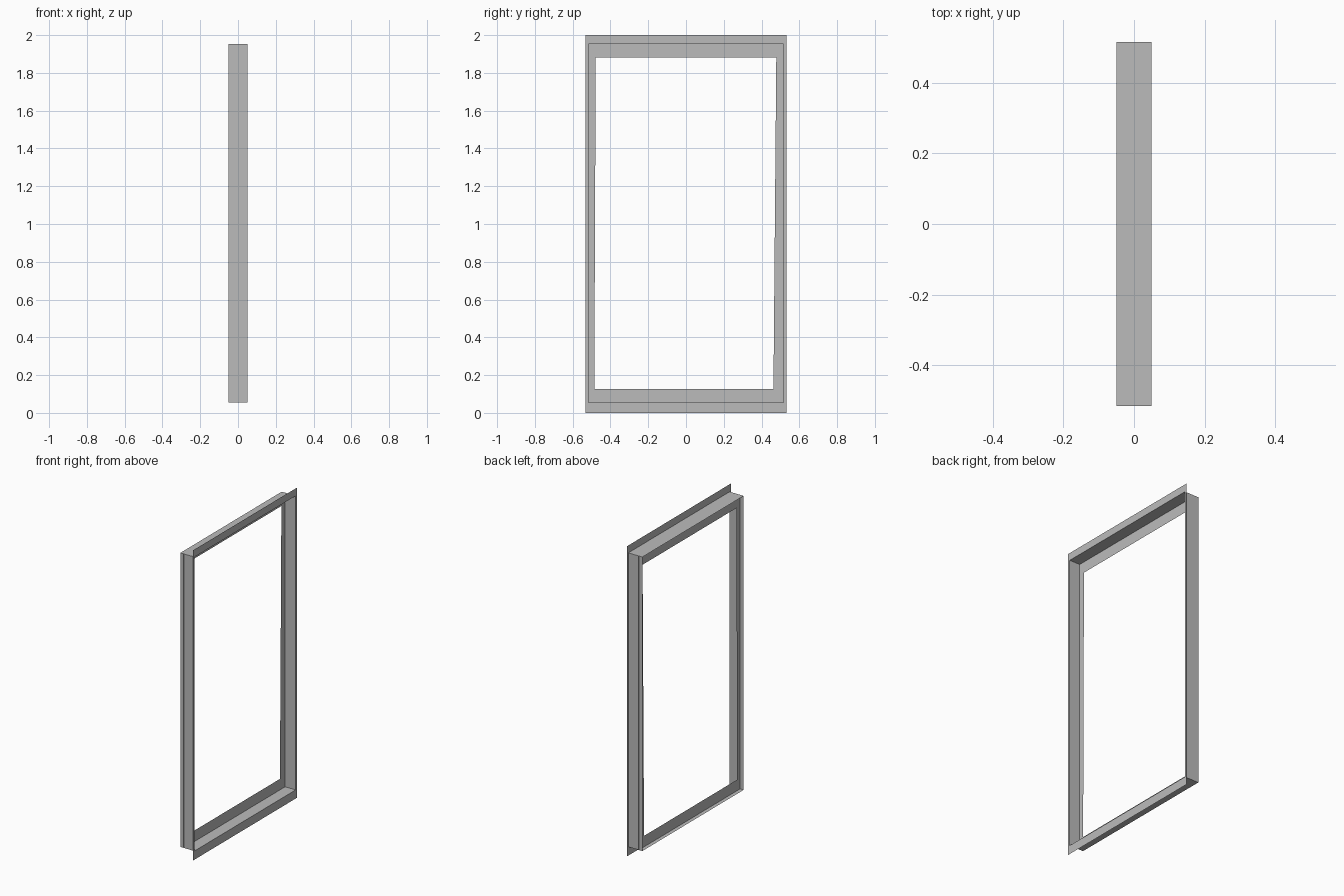
import bpy

cube = bpy.data.objects.get("Cube")
if cube:
    bpy.data.objects.remove(cube, do_unlink=True)

grey = bpy.data.materials.new("plain grey")
grey.use_nodes = True
colour = (0.5, 0.5, 0.5, 1)
grey.diffuse_color = colour
grey.node_tree.nodes["Principled BSDF"].inputs["Base Color"].default_value = colour


def rectangle(x, y, bottom, top, lean=0.0):
    """Upright rectangle at depth x; lean moves the lower corners along y."""
    return [(x, -y - lean / 2, bottom), (x, y - lean, bottom), (x, y, top), (x, -y, top)]


def band(name, outer, inner):
    """Sheet that joins two rectangles with four quads."""
    faces = [(i, (i + 1) % 4, (i + 1) % 4 + 4, i + 4) for i in range(4)]
    mesh = bpy.data.meshes.new(name)
    mesh.from_pydata(outer + inner, [], faces)
    mesh.materials.append(grey)
    obj = bpy.data.objects.new(name, mesh)
    bpy.context.collection.objects.link(obj)
    return obj


FRONT, STOP, BACK = 0.05, -0.025, -0.05
BOTTOM, TOP = 0.056, 1.952

# Thin trim around the opening
band("outer_trim", rectangle(FRONT, 0.531, 0, 2), rectangle(FRONT, 0.516, BOTTOM, TOP))
# Lining through the depth of the wall
band("frame_lining", rectangle(FRONT, 0.516, BOTTOM, TOP), rectangle(BACK, 0.516, BOTTOM, TOP))
# Inner lip set back from the rear edge, slightly out of square
band("inner_stop", rectangle(STOP, 0.518, BOTTOM, TOP),
     rectangle(STOP, 0.478, 0.127, 1.881, lean=0.015))
